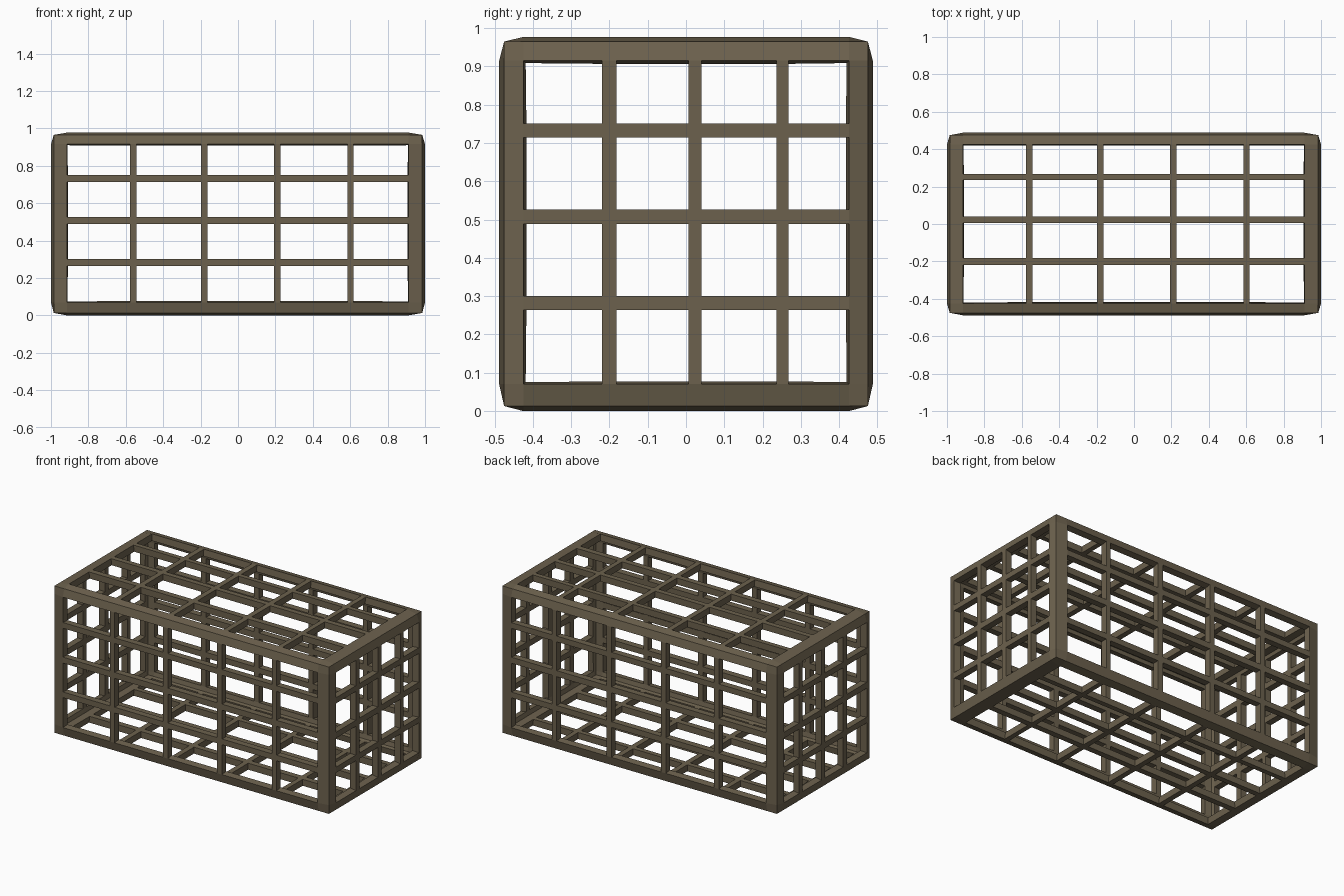
import bpy, bmesh
from mathutils import Vector

if "Cube" in bpy.data.objects:
    bpy.data.objects.remove(bpy.data.objects["Cube"])

# Opening limits along each axis; the gaps between them are the bars
openings = [
    [-.915, -.578, -.543, -.197, -.162, .192, .227, .586, .618, .912],
    [-.425, -.22, -.182, .006, .041, .236, .268, .426],
    [.07, .264, .301, .488, .527, .714, .751, .915],
]
outer = [(-1, 1), (-.488, .488), (0, .977)]              # raised plane of each side
edge = [(-.985, .985), (-.475, .475), (.013, .965)]      # pulled-in box edges
lines = [[e[0]] + o + [e[1]] for e, o in zip(edge, openings)]
WALL = .042

bm = bmesh.new()


def grid_side(axis, end):
    """One barred side: raised lattice with a border sloping to the box edges."""
    u, v = (axis + 1) % 3, (axis + 2) % 3
    nu, nv = len(lines[u]), len(lines[v])

    def corner(i, j):
        p = Vector()
        p[u], p[v] = lines[u][i], lines[v][j]
        rim = i in (0, nu - 1) or j in (0, nv - 1)
        p[axis] = (edge if rim else outer)[axis][end]
        return bm.verts.new(p)

    verts = [[corner(i, j) for j in range(nv)] for i in range(nu)]
    for i in range(nu - 1):
        for j in range(nv - 1):
            if i % 2 and j % 2:
                continue                                  # open window
            q = [verts[i][j], verts[i + 1][j], verts[i + 1][j + 1], verts[i][j + 1]]
            bm.faces.new(q if end else q[::-1])


for axis in range(3):
    for end in (0, 1):
        grid_side(axis, end)
bmesh.ops.remove_doubles(bm, verts=bm.verts[:], dist=.0005)

mesh = bpy.data.meshes.new("cage_frame")
bm.to_mesh(mesh)
bm.free()
cage = bpy.data.objects.new("cage_frame", mesh)
bpy.context.collection.objects.link(cage)

# Bar depth, going inward
solid = cage.modifiers.new("bar_depth", 'SOLIDIFY')
solid.thickness = WALL
solid.offset = -1
solid.use_even_offset = True

mat = bpy.data.materials.new("dull_bronze")
mat.diffuse_color = (.15, .12, .075, 1)
mat.use_nodes = True
mat.node_tree.nodes["Principled BSDF"].inputs["Base Color"].default_value = mat.diffuse_color
mesh.materials.append(mat)
